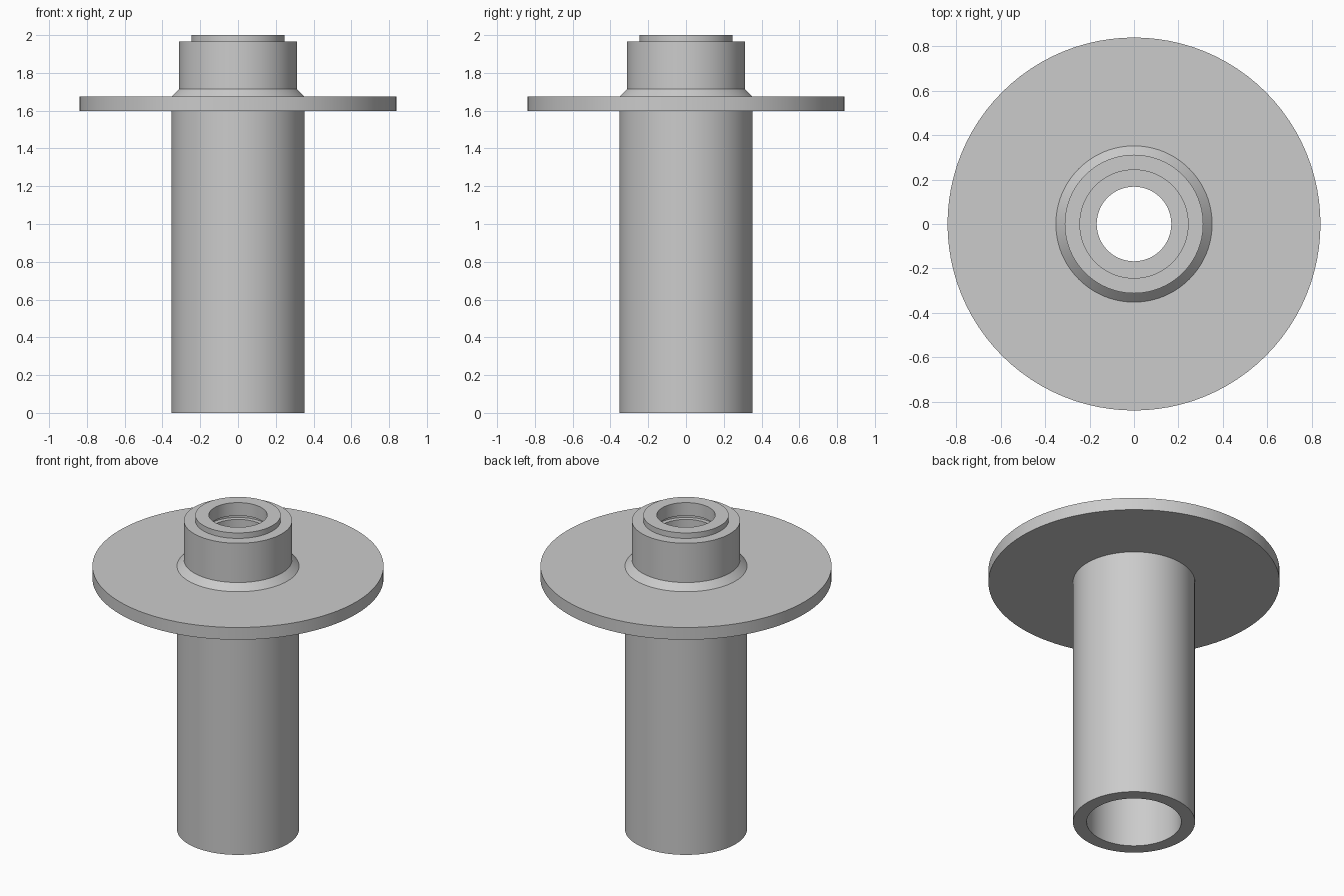
import bpy
import bmesh
import math

SEGMENTS = 96

cube = bpy.data.objects.get("Cube")
if cube:
    bpy.data.objects.remove(cube, do_unlink=True)

grey = bpy.data.materials.new("plain grey")
grey.use_nodes = True
colour = (0.6, 0.6, 0.6, 1)
grey.diffuse_color = colour
grey.node_tree.nodes["Principled BSDF"].inputs["Base Color"].default_value = colour


def lathe(name, profile, material):
    """Revolve a closed (radius, height) profile around the z axis."""
    bm = bmesh.new()
    verts = [bm.verts.new((r, 0, z)) for r, z in profile]
    edges = [bm.edges.new((a, b)) for a, b in zip(verts, verts[1:] + verts[:1])]
    bmesh.ops.spin(bm, geom=verts + edges, cent=(0, 0, 0), axis=(0, 0, 1),
                   angle=math.tau, steps=SEGMENTS)
    bmesh.ops.remove_doubles(bm, verts=bm.verts, dist=0.0005)
    bmesh.ops.recalc_face_normals(bm, faces=bm.faces)
    mesh = bpy.data.meshes.new(name)
    bm.to_mesh(mesh)
    bm.free()
    mesh.materials.append(material)
    obj = bpy.data.objects.new(name, mesh)
    bpy.context.collection.objects.link(obj)
    bpy.ops.object.select_all(action="DESELECT")
    obj.select_set(True)
    bpy.context.view_layer.objects.active = obj
    bpy.ops.object.shade_smooth_by_angle(angle=math.radians(30))
    return obj


tube = [(0.273, 0), (0.352, 0), (0.352, 1.597)]
flange = [(0.84, 1.597), (0.84, 1.675)]
collar = [(0.352, 1.675), (0.312, 1.715), (0.312, 1.965)]
lip = [(0.246, 1.965), (0.246, 2.0)]
# Narrow bore with a ring groove, opening into the wide bore of the tube
bore = [(0.168, 2.0), (0.168, 1.917), (0.195, 1.917), (0.195, 1.893),
        (0.168, 1.893), (0.168, 1.68), (0.273, 1.6)]

lathe("flanged_sleeve", tube + flange + collar + lip + bore, grey)
